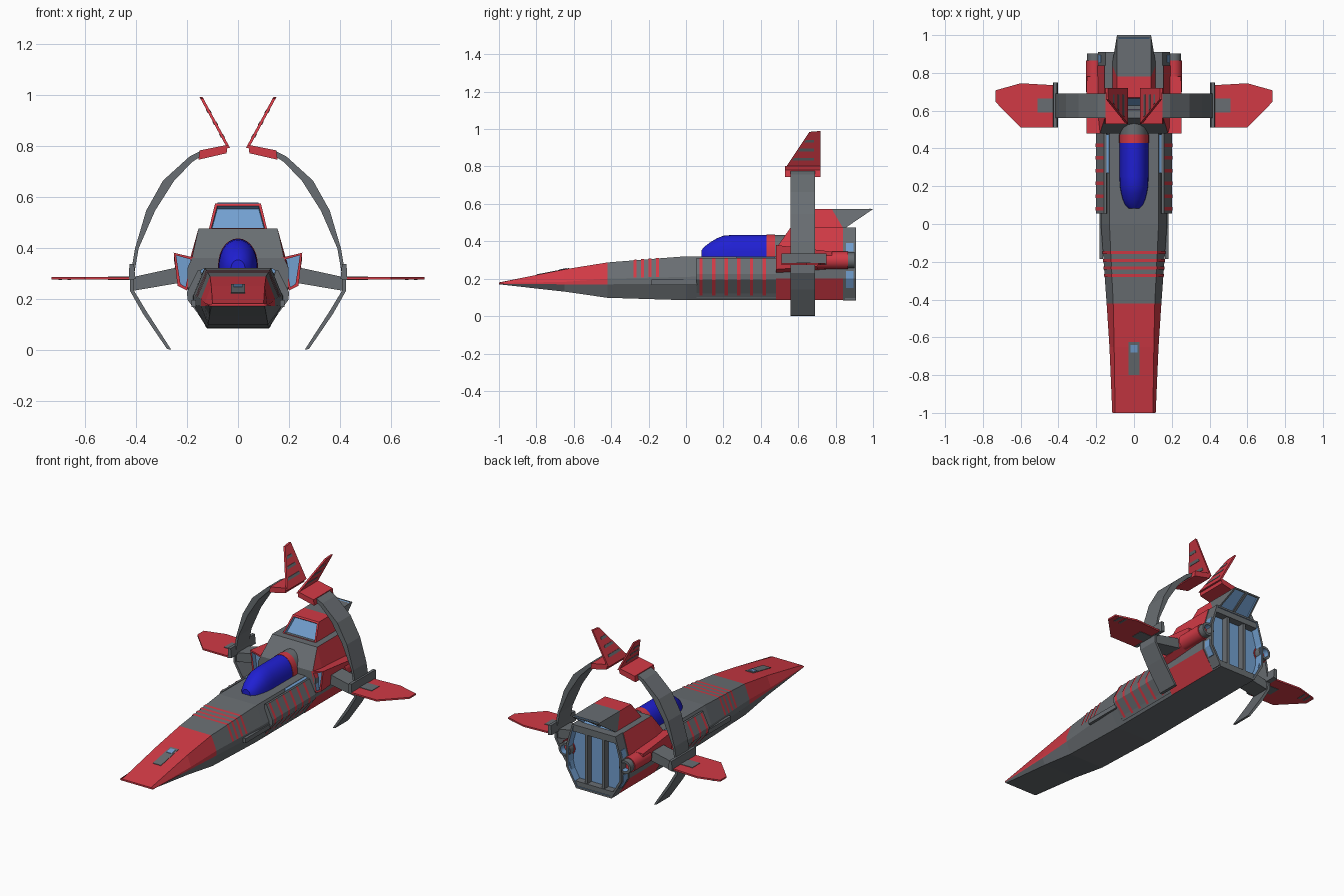
import bpy, bmesh, math
from mathutils import Vector

if "Cube" in bpy.data.objects:
    bpy.data.objects.remove(bpy.data.objects["Cube"])

COLS = {"red": (.64, .042, .06), "grey": (.14, .155, .168),
        "deep blue": (.014, .014, .65), "sky blue": (.17, .35, .63)}
MATS = []
for n, c in COLS.items():
    m = bpy.data.materials.new(n)
    m.diffuse_color = (*c, 1)
    m.use_nodes = True
    m.node_tree.nodes["Principled BSDF"].inputs["Base Color"].default_value = m.diffuse_color
    MATS.append(m)
RED, GREY, BLUE, SKY = range(4)


def loft(name, secs, col=GREY, rule=None, closed=True, inset=None, depth=.02, smooth=False):
    """Skin matching rows of 3D points; inset = 0 / -1 makes a sky blue recess in that end cap."""
    bm = bmesh.new()
    rows = [[bm.verts.new(p) for p in s] for s in secs]
    n = len(rows[0])
    for a, b in zip(rows, rows[1:]):
        for i in range(n if closed else n - 1):
            j = (i + 1) % n
            bm.faces.new((a[i], a[j], b[j], b[i]))
    caps = {}
    if closed:
        caps = {0: bm.faces.new(rows[0]), -1: bm.faces.new(rows[-1])}
        bmesh.ops.recalc_face_normals(bm, faces=bm.faces[:])
    else:
        bm.normal_update()
    for f in bm.faces:
        f.material_index = rule(f.calc_center_median(), f.normal) if rule else col
    if inset is not None:
        f = caps[inset]
        bmesh.ops.inset_region(bm, faces=[f], thickness=.014)
        d = -f.normal.copy() * depth
        ext = bmesh.ops.extrude_face_region(bm, geom=[f])
        new = [g for g in ext["geom"] if isinstance(g, bmesh.types.BMFace)]
        bmesh.ops.translate(bm, vec=d, verts=[g for g in ext["geom"] if isinstance(g, bmesh.types.BMVert)])
        if f.is_valid:
            bmesh.ops.delete(bm, geom=[f], context='FACES_ONLY')
        for g in new:
            g.material_index = SKY
            for e in g.edges:
                for h in e.link_faces:
                    h.material_index = SKY
    me = bpy.data.meshes.new(name)
    bm.to_mesh(me)
    bm.free()
    for m in MATS:
        me.materials.append(m)
    ob = bpy.data.objects.new(name, me)
    bpy.context.collection.objects.link(ob)
    if smooth:
        bpy.context.view_layer.objects.active = ob
        ob.select_set(True)
        bpy.ops.object.shade_smooth_by_angle(angle=math.radians(40))
        ob.select_set(False)
    return ob


def box(name, x0, x1, y0, y1, z0, z1, col):
    q = [(x0, z0), (x1, z0), (x1, z1), (x0, z1)]
    return loft(name, [[(x, y, z) for x, z in q] for y in (y0, y1)], col)


def ring(y, half):
    return [(x, y, z) for x, z in half] + [(-x, y, z) for x, z in reversed(half)]


# long tapering hull
HULL = [(-1, [(.105, .17), (.115, .173), (.115, .177), (.1, .18)]),
        (-.65, [(.112, .131), (.13, .17), (.13, .183), (.105, .25)]),
        (-.42, [(.118, .098), (.145, .17), (.145, .2), (.11, .287)]),
        (0, [(.12, .085), (.175, .175), (.175, .21), (.13, .32)]),
        (.52, [(.12, .085), (.18, .185), (.18, .22), (.13, .32)])]
loft("hull", [ring(y, h) for y, h in HULL],
     rule=lambda c, n: RED if c.y < -.42 and n.z > -.1 else GREY)


def hull_at(y):
    for (a, p), (b, q) in zip(HULL, HULL[1:]):
        if a <= y <= b:
            t = (y - a) / (b - a)
            return [(u[0] + (v[0] - u[0]) * t, u[1] + (v[1] - u[1]) * t) for u, v in zip(p, q)]


def top_z(y):
    return hull_at(y)[3][1]


# painted bands around the top of the hull
for y in (-.272, -.232, -.192, -.152):
    rows = []
    for yy in (y - .008, y + .008):
        h = [(x * 1.015, z + .003) for x, z in hull_at(yy)[2:]]
        rows.append(ring(yy, h))
    loft("hull_band", rows, RED, closed=False)

# nose hatch
for nm, w, y0, y1, lift, col in (("nose_hatch", .028, -.8, -.625, .003, GREY),
                                 ("nose_hatch_glass", .018, -.68, -.64, .005, SKY)):
    loft(nm, [[(-w, y, top_z(y) - .005), (w, y, top_z(y) - .005),
               (w, y, top_z(y) + lift), (-w, y, top_z(y) + lift)] for y in (y0, y1)], col)

# canopy with its rear bands
ARCH = [math.pi * i / 14 for i in range(15)]


def arch(y, w, h):
    return [(w * math.cos(a), y, .31 + h * math.sin(a) ** .8) for a in ARCH]


loft("canopy", [arch(*s) for s in ((.082, .028, .042), (.1, .047, .062), (.13, .06, .085), (.165, .069, .106),
     (.2, .075, .12), (.25, .077, .124), (.43, .077, .124))], BLUE, smooth=True)
loft("canopy_band", [arch(.43, .079, .126), arch(.475, .079, .126)], RED, smooth=True)
loft("canopy_fairing", [arch(.475, .077, .124), arch(.58, .077, .124)], GREY, smooth=True)

# engine block, red on the slanted sides
low = [(.122, .085), (.195, .2), (.198, .32)]
loft("engine_block", [ring(.48, low + [(.18, .36)]), ring(.56, low + [(.155, .475)]),
                      ring(.84, low + [(.155, .475)])],
     rule=lambda c, n: RED if abs(n.x) > .45 and abs(n.z) > .1 else GREY)
# tail frame with recessed exhaust
tail = [(.122, .083), (.19, .2), (.19, .34), (.15, .475)]
loft("tail_frame", [ring(.84, tail), ring(.91, tail)], GREY, inset=-1, depth=.05)
box("exhaust_lower_sill", -.13, .13, .85, .905, .09, .125, GREY)
box("exhaust_upper_sill", -.145, .145, .85, .905, .43, .47, GREY)

# dorsal intake and hood, front and rear ends raked
def rake(yb, yt):
    return [(-.115, yb, .47), (.115, yb, .47), (.09, yt, .572), (-.09, yt, .572)]


loft("dorsal_intake", [rake(.6, .67), rake(.84, .78)], RED, inset=0, depth=.02)
loft("dorsal_hood", [rake(.84, .78), rake(.85, 1.0)], GREY, inset=-1, depth=.012)
loft("dorsal_hood_divider", [[(-.008, .85, .475), (.008, .85, .475), (.008, .99, .568), (-.008, .99, .568)],
                             [(-.008, .83, .475), (.008, .83, .475), (.008, .96, .568), (-.008, .96, .568)]], GREY)

# ring outline: outer and inner points (x, z)
OUTER = [(.045, .8), (.15, .777), (.19, .757), (.294, .663), (.36, .545), (.404, .396), (.424, .278),
         (.424, .231), (.373, .141), (.278, .002)]
INNER = [(.045, .785), (.15, .755), (.18, .735), (.25, .663), (.325, .545), (.39, .396), (.41, .278),
         (.408, .231), (.357, .147), (.262, .0)]
WING = [(.425, .51), (.6, .51), (.732, .645), (.732, .708), (.6, .745), (.425, .735)]
FIN = [(.53, .79), (.66, .985), (.72, .99), (.72, .79)]

for s, side in ((1, "right"), (-1, "left")):
    def M(pts):
        return [(s * x, y, z) for x, y, z in pts]

    def prism(name, xz, y0, y1, col):
        return loft(side + name, [M([(x, y, z) for x, z in xz]) for y in (y0, y1)], col)

    def slab(name, xy, z0, z1, col):
        return loft(side + name, [M([(x, y, z) for x, y in xy]) for z in (z0, z1)], col)

    # striped side panel
    P = [(.118, .09), (.198, .195), (.2, .225), (.158, .31), (.145, .31), (.13, .1)]
    prism("_side_panel", P, .055, .48, GREY)
    prism("_panel_gap", [(.132, .3), (.146, .3), (.146, .313), (.132, .319)], .27, .475, SKY)
    for i in range(6):
        y = .08 + i * .0675
        out = [(.121, .092), (.201, .194), (.203, .226), (.161, .311)]
        loft(side + "_panel_stripe", [M([(x, yy, z) for x, z in out]) for yy in (y - .009, y + .009)],
             RED, closed=False)
    # gun rail
    prism("_gun_rail", [(.165, .167), (.182, .167), (.182, .195), (.165, .195)], -.185, .06, GREY)
    # side intake with blue mouth
    loft(side + "_intake", [M([(.17, .48, .36), (.252, .48, .38), (.237, .48, .25), (.2, .48, .232)]),
                            M([(.17, .78, .345), (.25, .78, .345), (.237, .78, .27), (.19, .78, .25)])],
         RED, inset=0, depth=.03)
    # side thruster tube with open blue end
    cyl = [(r, y) for r, y in ((.046, .7), (.046, .865))]

    def circ(r, y):
        return M([(.208 + r * math.cos(t * math.pi / 8), y, .298 + r * math.sin(t * math.pi / 8))
                  for t in range(16)])
    loft(side + "_thruster", [circ(.047, .7), circ(.047, .865)], RED, smooth=True)
    loft(side + "_nozzle", [circ(.041, .865), circ(.041, .902)], GREY, inset=-1, depth=.05, smooth=True)
    # tail side windows and exhaust post
    prism("_tail_window_upper", [(.18, .35), (.19, .345), (.178, .39), (.168, .39)], .855, .895, SKY)
    prism("_tail_window_lower", [(.155, .15), (.165, .15), (.194, .2), (.194, .24), (.18, .24)], .855, .895, SKY)
    prism("_exhaust_post", [(.05, .1), (.068, .1), (.068, .46), (.05, .46)], .85, .9, GREY)
    # half ring, strut and wing bracket
    loft(side + "_ring", [M([(ox, .56, oz), (ox, .69, oz), (ix, .69, iz), (ix, .56, iz)])
                          for (ox, oz), (ix, iz) in zip(OUTER, INNER)], GREY)
    prism("_strut", [(.18, .335), (.41, .285), (.415, .23), (.18, .27)], .57, .68, GREY)
    prism("_wing_bracket", [(.402, .277), (.428, .272), (.426, .335), (.408, .335)], .51, .75, GREY)
    # wing with grey root plate and tip stripes
    slab("_wing", WING, .274, .284, RED)
    slab("_wing_root_plate", [(.42, .59), (.51, .59), (.51, .665), (.42, .665)], .272, .287, GREY)
    for x in (.655, .69):
        slab("_wing_stripe", [(x, .66), (x + .014, .66), (x + .014, .712), (x, .722)], .272, .28, GREY)
    # red cap on the ring end
    prism("_ring_cap", [(.04, .803), (.15, .781), (.155, .745), (.14, .748), (.045, .77)], .53, .72, RED)

    # canted fin with grey stripes
    def fin(name, yz, t, col):
        loft(side + name, [M([(.042 + .54 * (z - .8) + d, y, z) for y, z in yz]) for d in (-t, t)], col)
    fin("_fin", FIN, .006, RED)
    for z in (.838, .888, .934):
        y = .535 + (z - .79) * .667
        fin("_fin_stripe", [(y, z - .007), (y + .01, z + .007), (.685, z + .007), (.685, z - .007)], .008, GREY)
